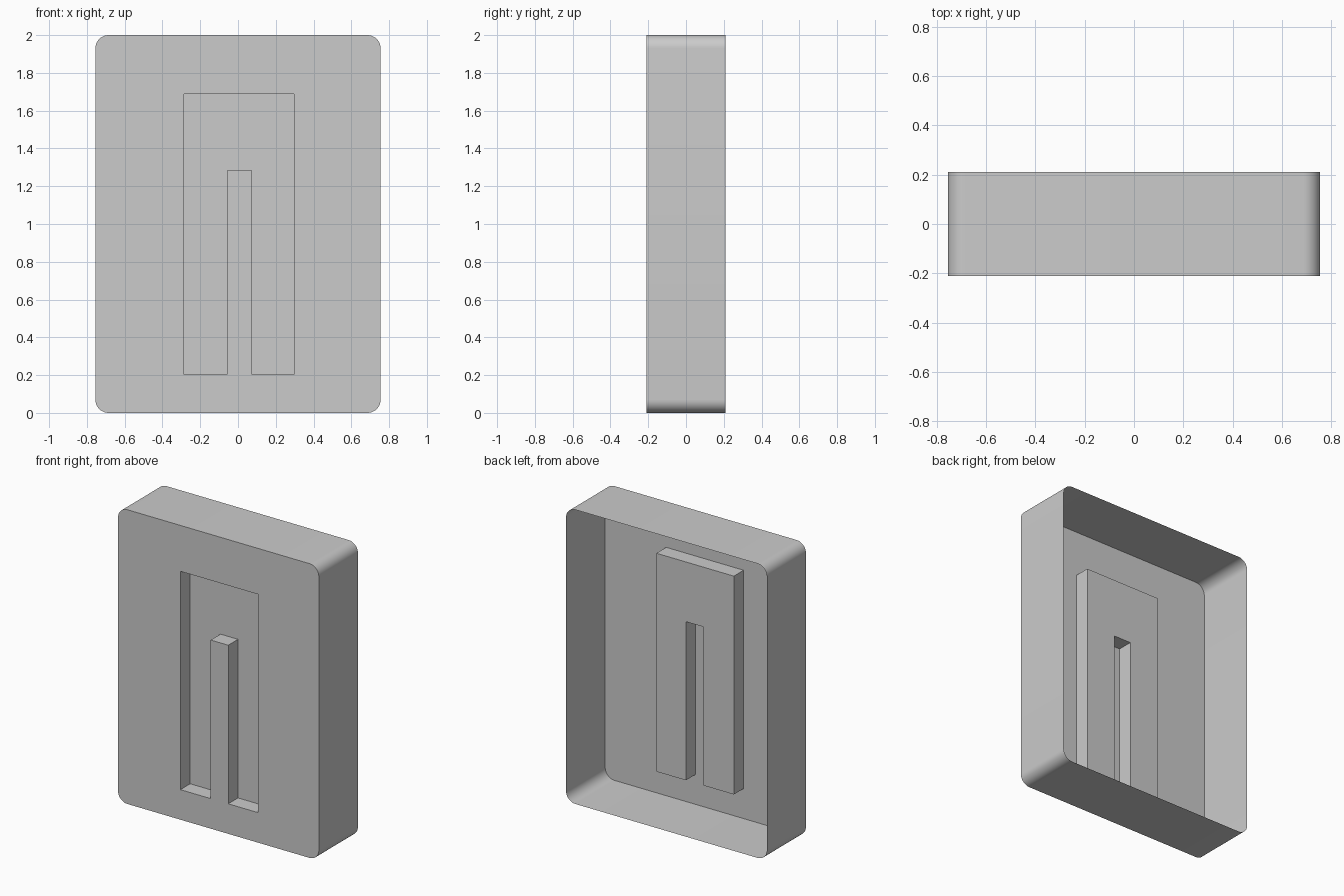
import bpy, bmesh, math

if "Cube" in bpy.data.objects:
    bpy.data.objects.remove(bpy.data.objects["Cube"])

HALF_W, HEIGHT, HALF_D = 0.755, 2.0, 0.21
RADIUS, STEPS = 0.07, 10
RECESS_DEPTH = 0.105


def rounded_outline():
    """Rounded rectangle, counter-clockwise seen from the front."""
    pts = []
    corners = [(1, 1, 0), (-1, 1, 90), (-1, -1, 180), (1, -1, 270)]
    for sx, sz, start in corners:
        cx = sx * (HALF_W - RADIUS)
        cz = HEIGHT / 2 + sz * (HEIGHT / 2 - RADIUS)
        for i in range(STEPS + 1):
            a = math.radians(start + 90 * i / STEPS)
            pts.append((cx + RADIUS * math.cos(a), cz + RADIUS * math.sin(a)))
    return pts


def loop(bm, pts, y):
    return [bm.verts.new((x, y, z)) for x, z in pts]


def bridge(bm, a, b):
    """Wall of quads between two matching closed loops."""
    n = len(a)
    for i in range(n):
        j = (i + 1) % n
        bm.faces.new((a[i], b[i], b[j], a[j]))


# Inverted U pressed into the front, counter-clockwise from the front
recess_outline = [(-0.286, 0.204), (-0.058, 0.204), (-0.058, 1.282), (0.074, 1.282),
                  (0.074, 0.204), (0.296, 0.204), (0.296, 1.688), (-0.286, 1.688)]

bm = bmesh.new()

# Outer side wall, open at the back
outer = rounded_outline()
front_rim = loop(bm, outer, -HALF_D)
bridge(bm, front_rim, loop(bm, outer, HALF_D))

# Recess wall and floor
recess_rim = loop(bm, recess_outline, -HALF_D)
recess_floor = loop(bm, recess_outline, -HALF_D + RECESS_DEPTH)
bridge(bm, recess_floor, recess_rim)
bm.faces.new(recess_floor)

# Front panel between the outer rim and the recess rim
front_edges = [e for e in bm.edges if all(abs(v.co.y + HALF_D) < 1e-6 for v in e.verts)]
bmesh.ops.triangle_fill(bm, use_beauty=True, use_dissolve=False, edges=front_edges)

# Make the front panel and the recess floor face forwards
bm.normal_update()
for f in bm.faces:
    if f.normal.y > 0.5:
        f.normal_flip()
# Walls: outer ones face out, recess ones face into the recess
bmesh.ops.recalc_face_normals(bm, faces=bm.faces[:])
bm.normal_update()
panel = next(f for f in bm.faces if all(abs(v.co.y + HALF_D) < 1e-6 for v in f.verts))
if panel.normal.y > 0:
    bmesh.ops.reverse_faces(bm, faces=bm.faces[:])

mesh = bpy.data.meshes.new("recessed_panel")
bm.to_mesh(mesh)
bm.free()
obj = bpy.data.objects.new("recessed_panel", mesh)
bpy.context.collection.objects.link(obj)

bpy.context.view_layer.objects.active = obj
obj.select_set(True)
bpy.ops.object.shade_smooth_by_angle(angle=math.radians(30))
